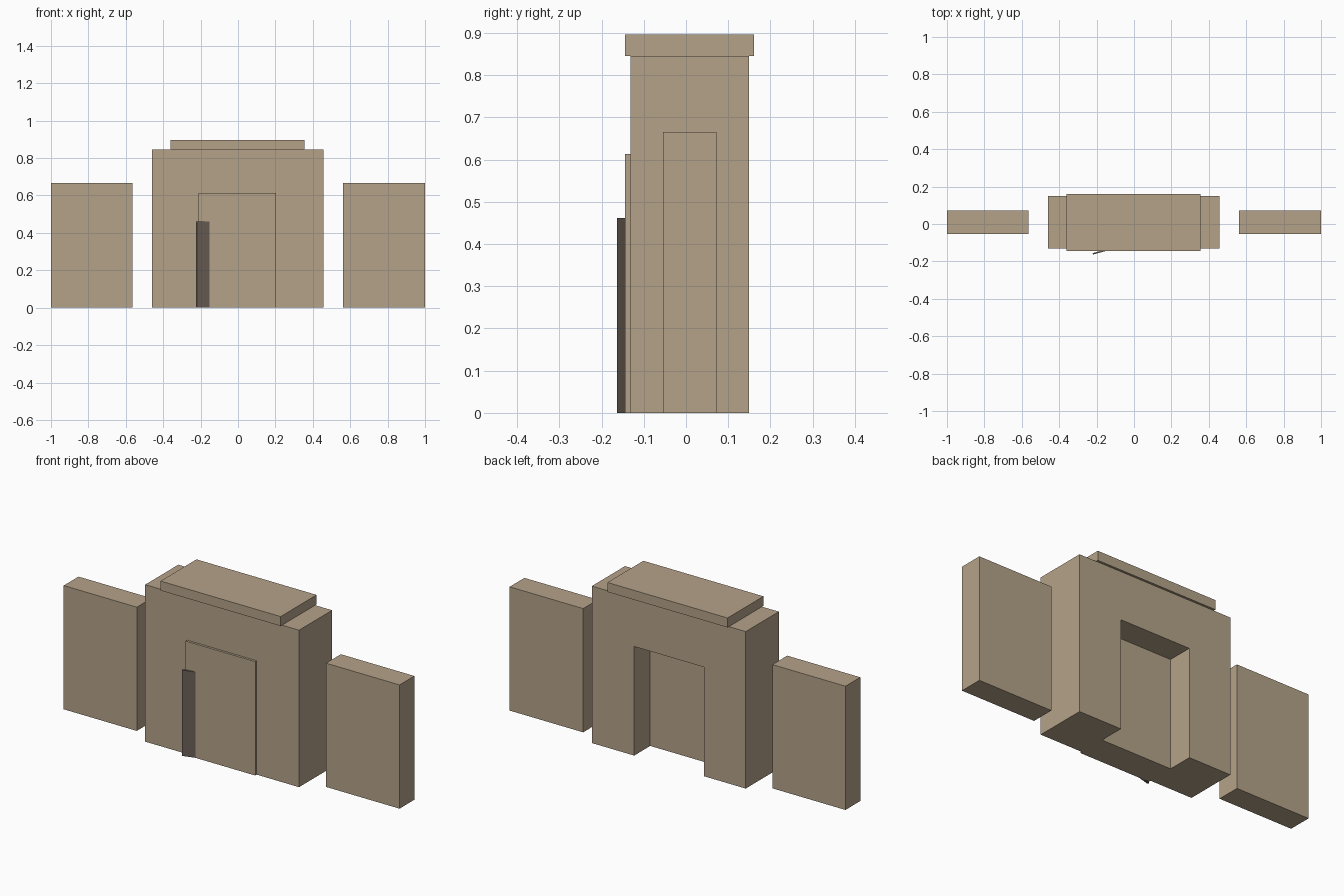
import bpy
import bmesh

cube = bpy.data.objects.get("Cube")
if cube:
    bpy.data.objects.remove(cube, do_unlink=True)


def make_material(name, rgb):
    mat = bpy.data.materials.new(name)
    mat.use_nodes = True
    color = (*rgb, 1.0)
    mat.diffuse_color = color
    mat.node_tree.nodes["Principled BSDF"].inputs["Base Color"].default_value = color
    return mat


def extrude(name, outline, direction, mat):
    """Extrude a closed planar outline along a direction into a solid."""
    bm = bmesh.new()
    face = bm.faces.new([bm.verts.new(p) for p in outline])
    result = bmesh.ops.extrude_face_region(bm, geom=[face], use_keep_orig=True)
    moved = [g for g in result["geom"] if isinstance(g, bmesh.types.BMVert)]
    bmesh.ops.translate(bm, verts=moved, vec=direction)
    bmesh.ops.recalc_face_normals(bm, faces=bm.faces)
    mesh = bpy.data.meshes.new(name)
    bm.to_mesh(mesh)
    bm.free()
    mesh.materials.append(mat)
    obj = bpy.data.objects.new(name, mesh)
    bpy.context.collection.objects.link(obj)
    return obj


def box(name, x, y, z, mat):
    base = [(x[0], y[0], z[0]), (x[1], y[0], z[0]), (x[1], y[1], z[0]), (x[0], y[1], z[0])]
    return extrude(name, base, (0, 0, z[1] - z[0]), mat)


stone = make_material("tan stone", (0.46, 0.365, 0.25))
dark = make_material("dark brown", (0.145, 0.117, 0.093))

# Gatehouse block with a doorway running through it
left, right, top = -0.46, 0.456, 0.845
door_l, door_r, door_top = -0.211, 0.204, 0.587
front, back = -0.132, 0.149
portal = [(left, 0), (door_l, 0), (door_l, door_top), (door_r, door_top),
          (door_r, 0), (right, 0), (right, top), (left, top)]
extrude("gatehouse", [(x, front, z) for x, z in portal], (0, back - front, 0), stone)

# Door slab filling the front half of the doorway, with a proud front face
box("door_slab", (door_l, door_r), (-0.1445, 0.013), (0, door_top), stone)
box("door_surround", (door_l, door_r), (-0.1445, front + 0.002), (0, 0.613), stone)

# Roof cap
box("roof_cap", (-0.36, 0.355), (-0.1445, 0.161), (top, 0.896), stone)

# Side walls
for name, span in (("right_wall", (-1.0, -0.565)), ("left_wall", (0.562, 1.0))):
    box(name, span, (-0.054, 0.072), (0, 0.666), stone)

# Narrow leaf standing ajar against the door
leaf = [(-0.219, -0.1635, 0), (-0.152, -0.1445, 0), (-0.154, -0.137, 0), (-0.221, -0.156, 0)]
extrude("door_leaf", leaf, (0, 0, 0.462), dark)
